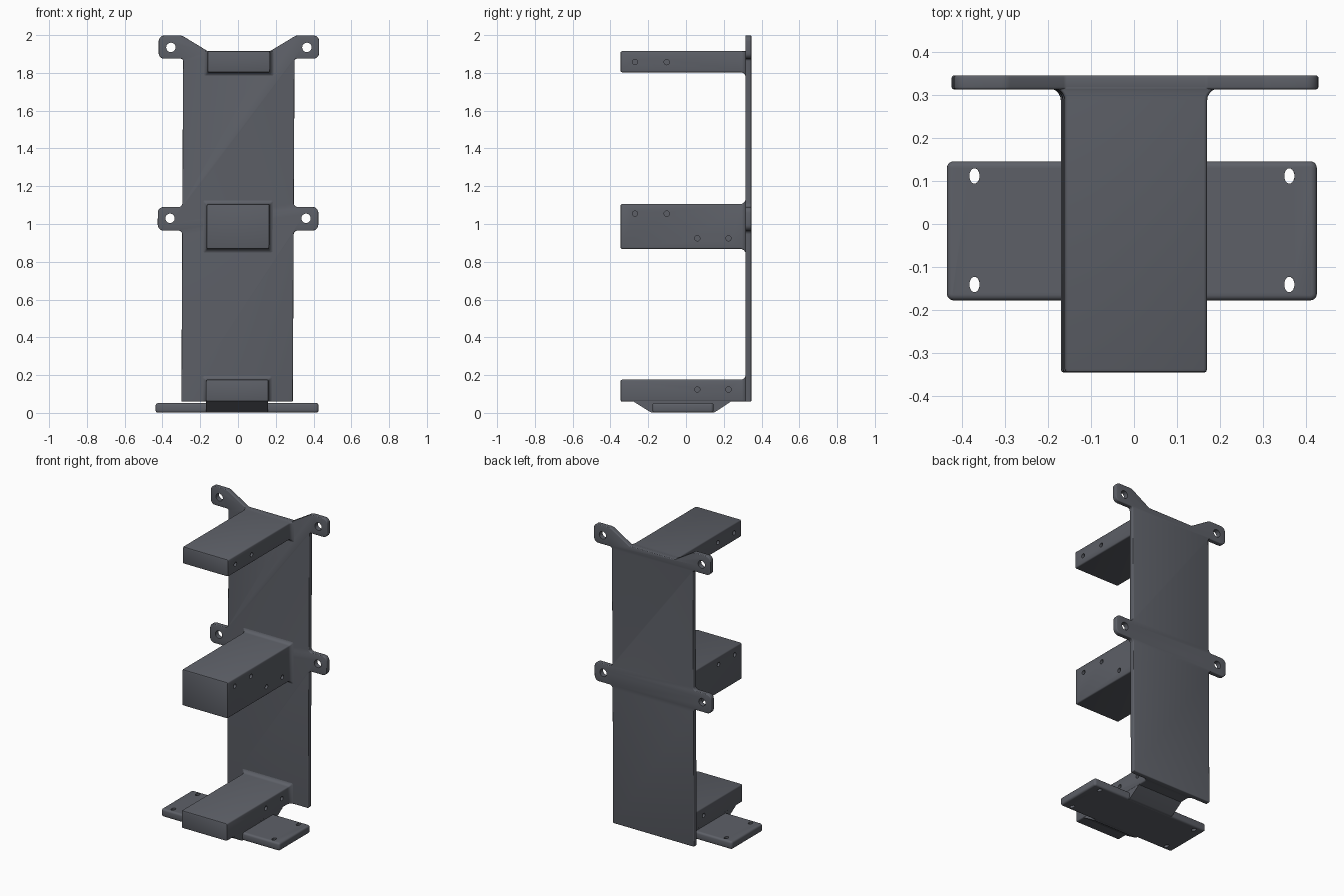
import bpy, bmesh, math
from mathutils import Vector, Matrix

if "Cube" in bpy.data.objects:
    bpy.data.objects.remove(bpy.data.objects["Cube"])

SHEAR = Matrix(((1, 0, 0.005, -0.005), (0, 1, 0, 0), (0, 0, 1, 0), (0, 0, 0, 1)))  # slight lean
mat = bpy.data.materials.new("dark_grey")
mat.diffuse_color = (0.11, 0.117, 0.137, 1)
mat.use_nodes = True
mat.node_tree.nodes["Principled BSDF"].inputs["Base Color"].default_value = mat.diffuse_color


def make(name, bm):
    bmesh.ops.recalc_face_normals(bm, faces=bm.faces)
    bm.transform(SHEAR)
    me = bpy.data.meshes.new(name)
    bm.to_mesh(me)
    bm.free()
    me.materials.append(mat)
    ob = bpy.data.objects.new(name, me)
    bpy.context.collection.objects.link(ob)
    return ob


def rounded(pts, n=5):
    """Round the corners of a 2D outline; points are (u, v, radius)."""
    out = []
    for i, (u, v, r) in enumerate(pts):
        p = Vector((u, v))
        a = (Vector(pts[i - 1][:2]) - p).normalized()
        b = (Vector(pts[(i + 1) % len(pts)][:2]) - p).normalized()
        half = a.angle(b) / 2
        c = p + (a + b).normalized() * (r / math.sin(half))
        s = p + a * (r / math.tan(half)) - c
        e = p + b * (r / math.tan(half)) - c
        sweep = math.pi - 2 * half
        for k in range(n + 1):
            t = k / n
            out.append(c + (s * math.sin((1 - t) * sweep) + e * math.sin(t * sweep)) / math.sin(sweep))
    return out


def extrude(name, outline, axes, lo, hi):
    """Extrude a 2D outline; axes maps (u, v, w) to xyz."""
    bm = bmesh.new()
    f = bm.faces.new([bm.verts.new(axes(p[0], p[1], lo)) for p in outline])
    r = bmesh.ops.extrude_face_region(bm, geom=[f])
    d = Vector(axes(0, 0, hi)) - Vector(axes(0, 0, lo))
    bmesh.ops.translate(bm, vec=d, verts=[v for v in r['geom'] if isinstance(v, bmesh.types.BMVert)])
    return make(name, bm)


def cylinders(centres, axis, rx, ry, depth):
    bm = bmesh.new()
    rot = Vector((0, 0, 1)).rotation_difference(Vector(axis)).to_matrix().to_4x4()
    for c in centres:
        m = Matrix.Translation(c) @ rot @ Matrix.Diagonal((rx, ry, 1, 1))
        bmesh.ops.create_cone(bm, cap_ends=True, segments=20, radius1=1, radius2=1, depth=depth, matrix=m)
    return make("hole_cutter", bm)


def finish(ob, bevel=0, cutter=None):
    bpy.ops.object.select_all(action='DESELECT')
    bpy.context.view_layer.objects.active = ob
    ob.select_set(True)
    if bevel:
        b = ob.modifiers.new("bevel", 'BEVEL')
        b.width, b.segments, b.limit_method, b.angle_limit = bevel, 3, 'ANGLE', math.radians(50)
        bpy.ops.object.modifier_apply(modifier="bevel")
    if cutter:
        m = ob.modifiers.new("holes", 'BOOLEAN')
        m.operation, m.solver, m.object = 'DIFFERENCE', 'EXACT', cutter
        bpy.ops.object.modifier_apply(modifier="holes")
        bpy.data.objects.remove(cutter)
    bpy.ops.object.shade_smooth_by_angle(angle=math.radians(35))


# Back plate with four screw ears
side = [(0.295, 0.06, 0.005), (0.295, 0.965, 0.02), (0.425, 0.965, 0.03), (0.425, 1.09, 0.03),
        (0.295, 1.09, 0.02), (0.295, 1.875, 0.012), (0.425, 1.875, 0.03), (0.425, 1.998, 0.03),
        (0.302, 1.998, 0.04), (0.165, 1.915, 0.015)]
outline = rounded(side + [(-x, z, r) for x, z, r in reversed(side)])
plate = extrude("back_plate", outline, lambda u, v, w: (u, w, v), 0.314, 0.346)
finish(plate, 0.010, cylinders([(s * 0.36, 0.33, z) for s in (-1, 1) for z in (1.935, 1.03)],
                               (0, 1, 0), 0.025, 0.025, 0.2))


# Support blocks: rounded sections lofted along y, flaring into the plate
def block(name, z0, z1, holes):
    bm = bmesh.new()
    secs = [(-0.346, -0.006), (-0.344, -0.002), (-0.338, 0)]
    R = 0.028
    secs += [(0.316 - R + R * math.sin(a), R * (1 - math.cos(a)))
             for a in (math.pi / 2 * k / 5 for k in range(6))] + [(0.325, R)]
    rings = []
    for y, g in secs:
        x = 0.166 + g
        lo, hi = max(z0 - g, 0.06), min(z1 + g, 1.915)
        pts = rounded([(-x, lo, 0.008), (x, lo, 0.008), (x, hi, 0.008), (-x, hi, 0.008)], 3)
        rings.append([bm.verts.new((p[0], y, p[1])) for p in pts])
    for a, b in zip(rings, rings[1:]):
        for i in range(len(a)):
            bm.faces.new((a[i - 1], a[i], b[i], b[i - 1]))
    bm.faces.new(rings[0])
    bm.faces.new(rings[-1])
    ob = make(name, bm)
    finish(ob, 0, cylinders([(s * 0.17, y, z) for s in (-1, 1) for y, z in holes],
                            (1, 0, 0), 0.014, 0.014, 0.08))


block("top_block", 1.803, 1.915, [(-0.27, 1.857), (-0.102, 1.857)])
block("middle_block", 0.868, 1.106, [(-0.27, 1.055), (-0.102, 1.055), (0.06, 0.924), (0.225, 0.924)])
block("bottom_block", 0.06, 0.176, [(0.06, 0.124), (0.225, 0.124)])

# Sloped foot under the bottom block
foot = rounded([(-0.29, 0.075, 0.005), (-0.275, 0.058, 0.01), (-0.185, 0.002, 0.02),
                (0.15, 0.002, 0.02), (0.235, 0.058, 0.01), (0.25, 0.075, 0.005)], 3)
finish(extrude("foot", foot, lambda u, v, w: (w, u, v), -0.164, 0.164))

# Base flange with four slotted holes
rect = rounded([(-0.431, -0.178, 0.015), (0.431, -0.178, 0.015), (0.431, 0.146, 0.015), (-0.431, 0.146, 0.015)])
flange = extrude("base_flange", rect, lambda u, v, w: (u, v, w), 0.001, 0.052)
finish(flange, 0.012, cylinders([(s * 0.367, y, 0.03) for s in (-1, 1) for y in (0.112, -0.141)],
                                (0, 0, 1), 0.012, 0.018, 0.2))
